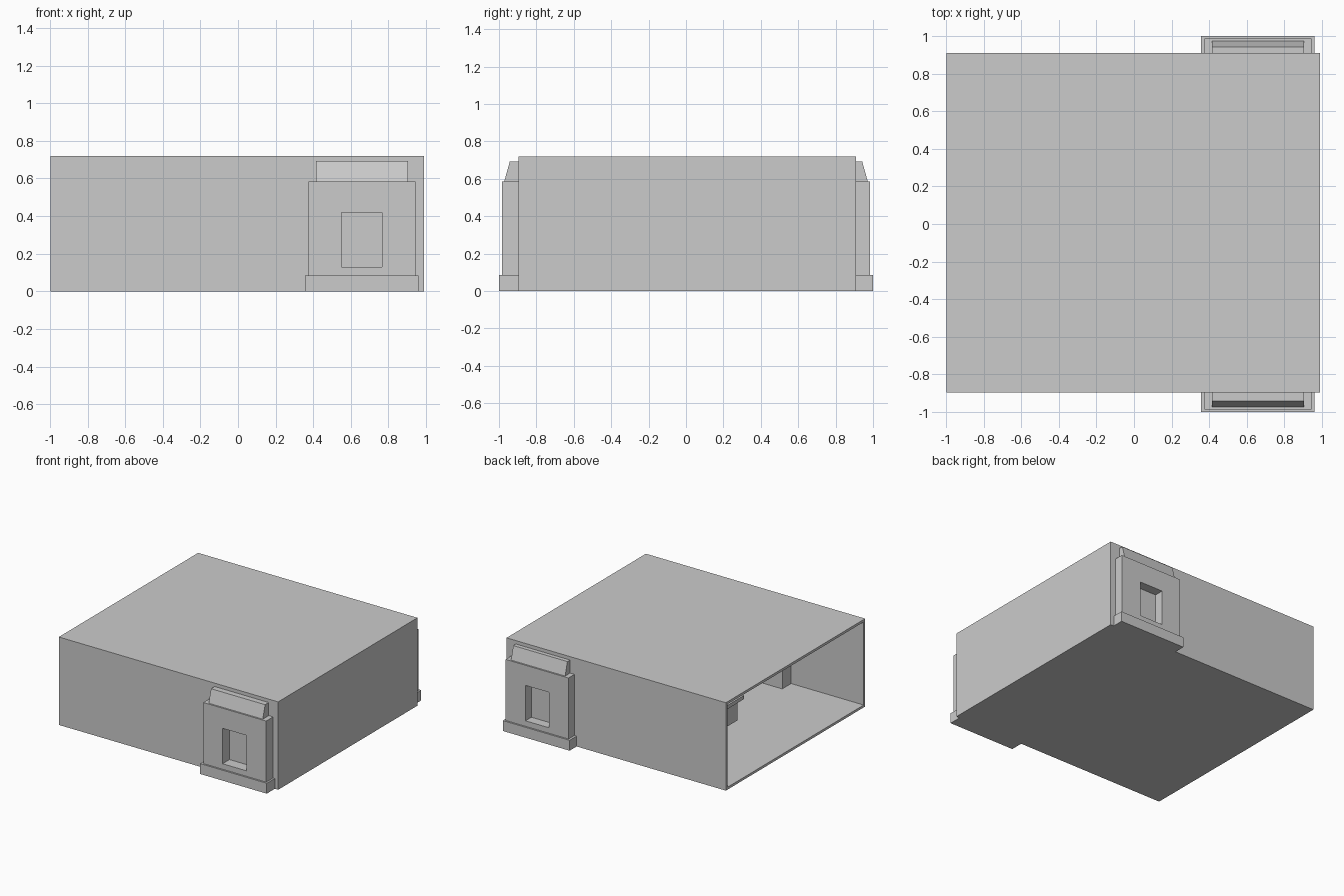
import bpy
import bmesh

if "Cube" in bpy.data.objects:
    bpy.data.objects.remove(bpy.data.objects["Cube"])


def mesh_object(name, bm):
    bmesh.ops.recalc_face_normals(bm, faces=bm.faces)
    mesh = bpy.data.meshes.new(name)
    bm.to_mesh(mesh)
    bm.free()
    obj = bpy.data.objects.new(name, mesh)
    bpy.context.collection.objects.link(obj)
    return obj


def box(name, x, y, z):
    bm = bmesh.new()
    bmesh.ops.create_cube(bm, size=1)
    for v in bm.verts:
        v.co = [lo + (c + 0.5) * (hi - lo) for c, (lo, hi) in zip(v.co, (x, y, z))]
    return mesh_object(name, bm)


def prism(name, profile, x0, x1):
    # extrude a (y, z) profile along x
    bm = bmesh.new()
    face = bm.faces.new([bm.verts.new((x0, y, z)) for y, z in profile])
    ext = bmesh.ops.extrude_face_region(bm, geom=[face])["geom"]
    bmesh.ops.translate(bm, vec=(x1 - x0, 0, 0),
                        verts=[g for g in ext if isinstance(g, bmesh.types.BMVert)])
    return mesh_object(name, bm)


FRONT, BACK = -0.895, 0.908
LEFT, RIGHT = -0.997, 0.99
HEIGHT, WALL = 0.72, 0.02

# thin-walled hall, open on the left end
hall = box("hall_shell", (LEFT, RIGHT), (FRONT, BACK), (0, HEIGHT))
bm = bmesh.new()
bm.from_mesh(hall.data)
open_end = min(bm.faces, key=lambda f: f.calc_center_median().x)
bmesh.ops.delete(bm, geom=[open_end], context='FACES_ONLY')
bm.to_mesh(hall.data)
bm.free()
solid = hall.modifiers.new("wall_thickness", 'SOLIDIFY')
solid.thickness = WALL
solid.offset = -1
solid.use_even_offset = True


# porches on the front and back walls
def porch(side, s, wall):
    def span(outer):
        return tuple(sorted((wall, s * outer)))

    box(side + "_porch_plinth", (0.355, 0.96), span(0.999), (0, 0.085))
    block = box(side + "_porch_block", (0.375, 0.945), span(0.985), (0.085, 0.585))
    cutter = box(side + "_recess_cutter", (0.55, 0.765),
                 tuple(sorted((wall - s * 0.05, s * 1.1))), (0.13, 0.42))
    cutter.hide_render = True
    cutter.hide_viewport = True
    cut = block.modifiers.new("recess", 'BOOLEAN')
    cut.object = cutter
    cut.operation = 'DIFFERENCE'
    cut.solver = 'EXACT'
    # sloping cap
    prism(side + "_porch_cap",
          [(wall, 0.585), (s * 0.972, 0.585), (s * 0.942, 0.692), (wall, 0.692)],
          0.415, 0.905)


porch("front", -1, FRONT)
porch("back", 1, BACK)

# fittings inside the hall
box("inner_cabinet", (-0.34, 0.0), (FRONT + WALL, -0.76), (WALL, 0.4))
box("inner_wall_unit", (-0.95, -0.65), (0.69, BACK - WALL), (0.48, 0.63))
box("inner_wall_unit_lid", (-0.96, -0.64), (0.62, BACK - WALL), (0.63, 0.66))
